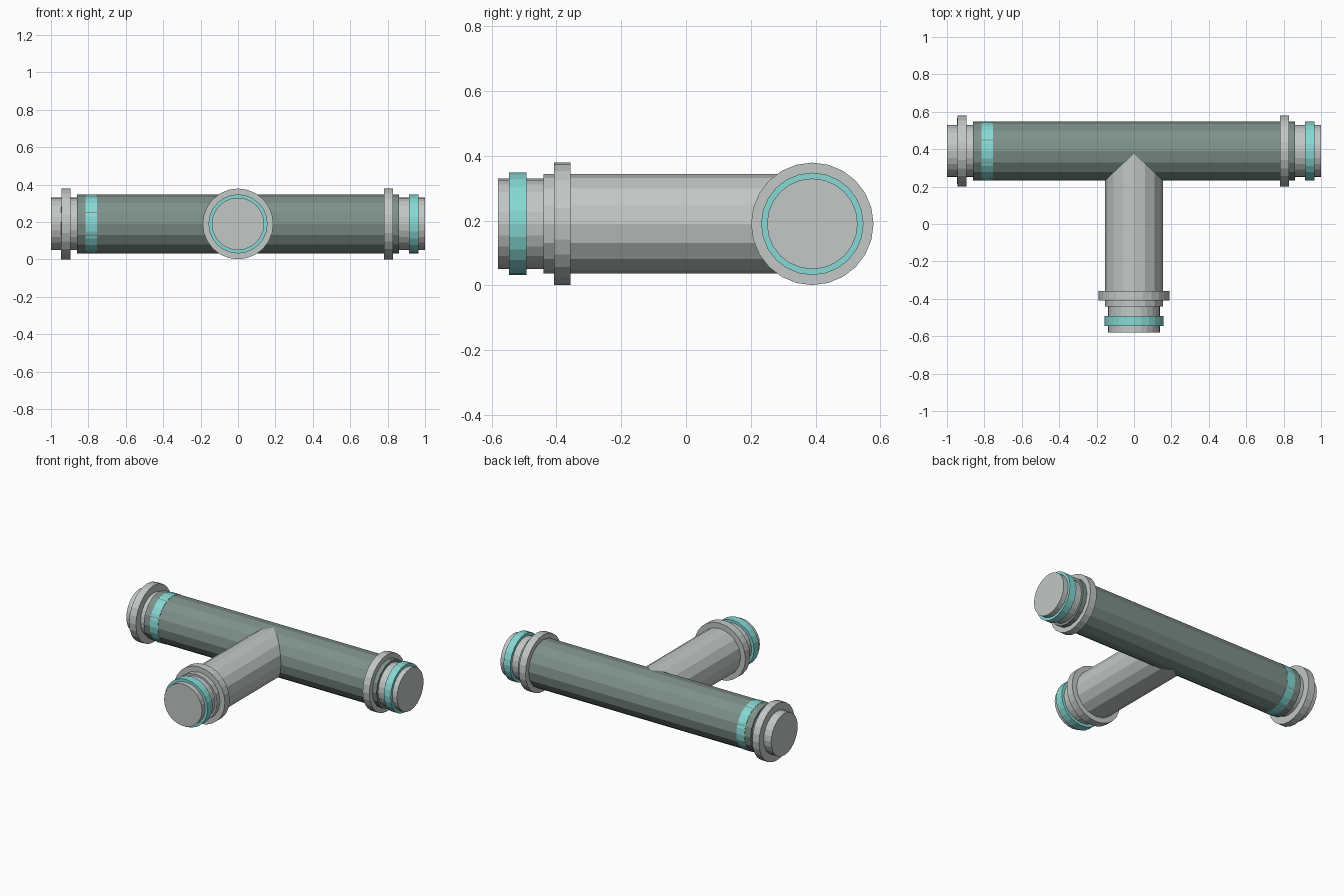
import bpy
import math
from mathutils import Vector

cube = bpy.data.objects.get("Cube")
if cube:
    bpy.data.objects.remove(cube, do_unlink=True)


def material(name, rgb):
    mat = bpy.data.materials.new(name)
    mat.use_nodes = True
    color = (*rgb, 1)
    mat.diffuse_color = color
    mat.node_tree.nodes["Principled BSDF"].inputs["Base Color"].default_value = color
    return mat


grey = material("light grey", (0.54, 0.57, 0.56))
green = material("grey green", (0.21, 0.28, 0.25))
cyan = material("pale cyan", (0.24, 0.69, 0.66))

AXIS_Y, AXIS_Z = 0.39, 0.19
X, Y = Vector((1, 0, 0)), Vector((0, 1, 0))


def cylinder(name, axis, start, end, radius, mat, sides=24):
    """Flat-shaded cylinder lying along the run (X) or the branch (Y)."""
    mid = (start + end) / 2
    if axis == X:
        location, rotation = (mid, AXIS_Y, AXIS_Z), (0, math.pi / 2, 0)
    else:
        location, rotation = (0, mid, AXIS_Z), (math.pi / 2, 0, 0)
    bpy.ops.mesh.primitive_cylinder_add(
        vertices=sides, radius=radius, depth=end - start,
        location=location, rotation=rotation)
    obj = bpy.context.object
    obj.name = name
    obj.data.materials.append(mat)
    return obj


# Main run and branch pipes
cylinder("main_pipe", X, -0.86, 0.86, 0.157, green, 16)
cylinder("branch_pipe", Y, -0.44, AXIS_Y, 0.154, grey, 16)

# Narrow spigots at the three ends
cylinder("left_spigot", X, 0.8, 1.0, 0.14, grey)
cylinder("right_spigot", X, -1.0, -0.8, 0.14, grey)
cylinder("branch_spigot", Y, -0.58, -0.4, 0.14, grey)

# Raised flanges
cylinder("left_flange", X, 0.78, 0.83, 0.189, grey)
cylinder("right_flange", X, -0.945, -0.895, 0.189, grey)
cylinder("branch_flange", Y, -0.408, -0.357, 0.189, grey)

# Coloured bands; the right one sits almost flush in the main pipe
cylinder("left_band", X, 0.915, 0.965, 0.158, cyan)
cylinder("right_band", X, -0.815, -0.755, 0.1578, cyan)
cylinder("branch_band", Y, -0.546, -0.492, 0.158, cyan)
